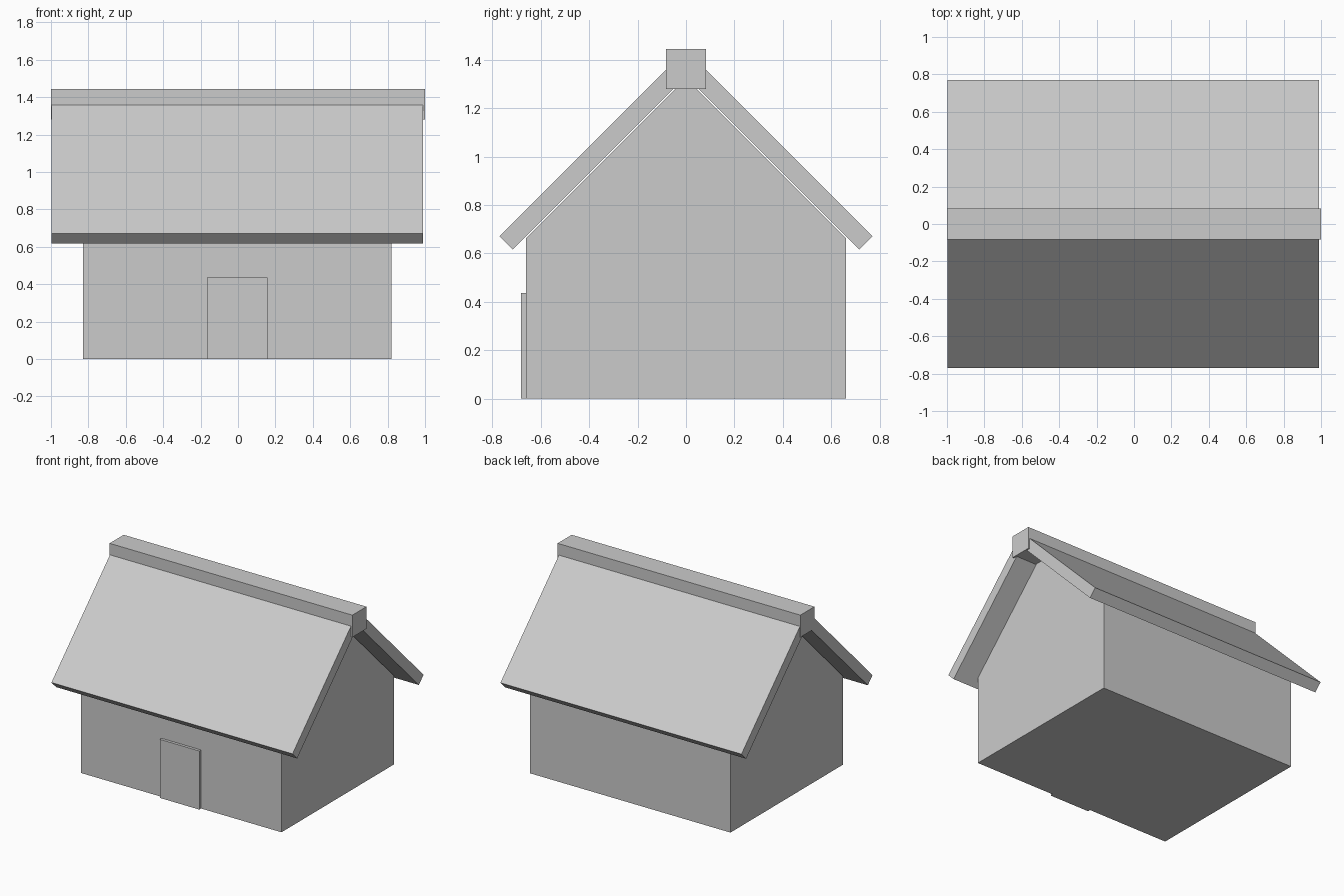
import bpy

if "Cube" in bpy.data.objects:
    bpy.data.objects.remove(bpy.data.objects["Cube"])

CX = -0.004  # walls, roof and door sit slightly left of the ridge beam


def extrude_x(name, profile, x0, x1):
    """Extrude a closed (y, z) outline, listed anticlockwise seen from +x."""
    n = len(profile)
    verts = [(x, y, z) for x in (x0, x1) for y, z in profile]
    faces = [tuple(reversed(range(n))), tuple(range(n, 2 * n))]
    faces += [(i, (i + 1) % n, (i + 1) % n + n, i + n) for i in range(n)]
    mesh = bpy.data.meshes.new(name)
    mesh.from_pydata(verts, [], faces)
    obj = bpy.data.objects.new(name, mesh)
    bpy.context.collection.objects.link(obj)
    return obj


def rect(y0, y1, z0, z1):
    return [(y0, z0), (y1, z0), (y1, z1), (y0, z1)]


# Walls with gable ends
extrude_x("house_walls",
          [(-0.661, 0), (0.661, 0), (0.661, 0.662), (0, 1.323), (-0.661, 0.662)],
          CX - 0.825, CX + 0.825)

# Sloping roof slabs, the front one mirrored from the back one
slab = [(0, 1.332), (0.716, 0.616), (0.771, 0.671), (0.055, 1.387)]
extrude_x("roof_back", slab, CX - 0.993, CX + 0.993)
extrude_x("roof_front", [(-y, z) for y, z in reversed(slab)],
          CX - 0.993, CX + 0.993)

# Square ridge beam
extrude_x("ridge_beam", rect(-0.083, 0.083, 1.279, 1.444), -1, 1)

# Door panel
extrude_x("door", rect(-0.682, -0.66, 0, 0.436), CX - 0.163, CX + 0.163)
